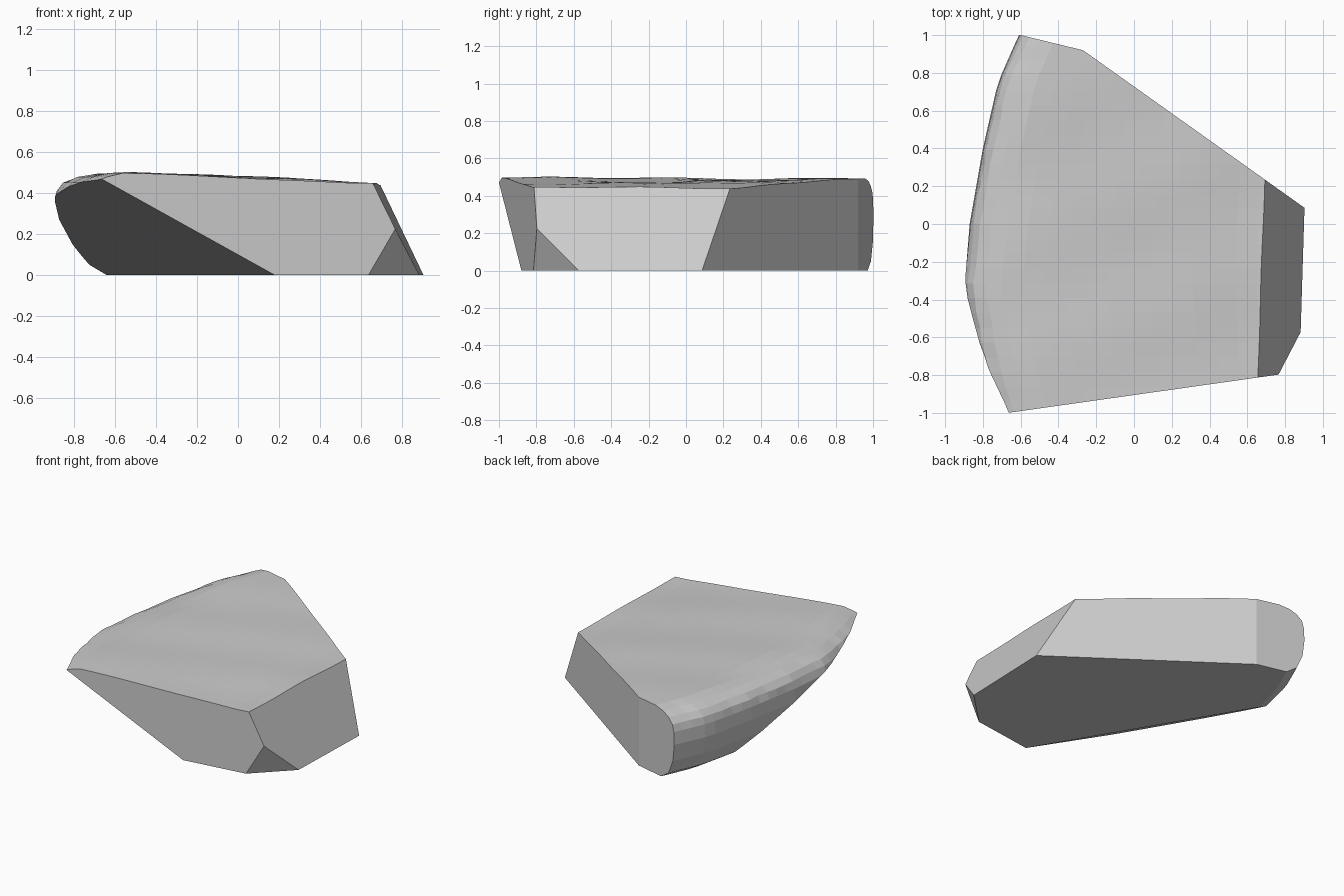
import bpy, bmesh, math, random
from mathutils import Vector

random.seed(4)
cube = bpy.data.objects.get("Cube")
if cube:
    bpy.data.objects.remove(cube, do_unlink=True)

# Bulging left side: (y, x) of its widest line
BULGE = [(-1.1, -.72), (-1, -.76), (-.68, -.85), (-.35, -.905), (0, -.87),
         (.4, -.8), (.75, -.72), (1, -.61), (1.1, -.56)]
# Rounded section of that side: (inset, height)
SIDE = [(.14, 0), (.06, .05), (.015, .15), (0, .27), (.005, .36),
        (.02, .41), (.055, .45), (.12, .478)]
# Height of the worn top: (x, z)
TOP = [(-.8, .485), (-.55, .5), (0, .482), (.3, .47), (.6, .447), (1.1, .45)]


def lerp_table(table, t):
    for (a, va), (b, vb) in zip(table, table[1:]):
        if t <= b:
            return va + (vb - va) * max(0, (t - a) / (b - a))
    return table[-1][1]


def section(y):
    """Closed cross-section of the stone at depth y."""
    left = lerp_table(BULGE, y)
    pts = []
    for inset, z in SIDE:
        rough = random.uniform(-.006, .006) if z > .4 else 0
        pts.append((left + inset + rough, y, z))
    start, steps = left + .2, 16
    for i in range(steps + 1):
        x = start + (1.1 - start) * i / steps
        wave = .004 * math.sin(5 * x + 3 * y) + .003 * math.sin(9 * y - 4 * x)
        pts.append((x, y, lerp_table(TOP, x) + wave - .004))
    pts.append((1.1, y, 0))
    return pts


# Rough stone, skinned from cross-sections
bm = bmesh.new()
COUNT = 28
rings = [[bm.verts.new(p) for p in section(-1.1 + 2.2 * i / COUNT)]
         for i in range(COUNT + 1)]
for a, b in zip(rings, rings[1:]):
    for i in range(len(a)):
        j = (i + 1) % len(a)
        bm.faces.new((a[i], a[j], b[j], b[i]))
bm.faces.new(rings[0])
bm.faces.new(rings[-1])
bmesh.ops.recalc_face_normals(bm, faces=bm.faces)

# Flat cleaved faces: point on plane, outward direction
CLEAVES = [
    ((.18, -.88, 0), (.14, -.99, 0)),           # front
    ((-.27, .92, 0), (.69, .97, 0)),            # back
    ((-.27, .92, 0), (.08, .33, 0)),            # narrow back facet
    ((.9, 0, 0), (.45, -.014, .22)),            # sloping left side
    ((.18, -.88, 0), (-.64, -.38, -1.25)),      # large undercut
    ((.63, -.82, 0), (.055, -.056, -.0274)),    # chipped corner
]
for point, normal in CLEAVES:
    cut = bmesh.ops.bisect_plane(
        bm, geom=bm.verts[:] + bm.edges[:] + bm.faces[:], dist=1e-5,
        plane_co=Vector(point), plane_no=Vector(normal).normalized(),
        clear_outer=True)
    rim = [e for e in bm.edges if e.is_boundary]
    bmesh.ops.holes_fill(bm, edges=rim, sides=0)

# Merge the coplanar underside into one face
bmesh.ops.dissolve_limit(bm, angle_limit=math.radians(.2),
                         verts=bm.verts, edges=bm.edges)
bmesh.ops.recalc_face_normals(bm, faces=bm.faces)

mesh = bpy.data.meshes.new("rock")
bm.to_mesh(mesh)
bm.free()
rock = bpy.data.objects.new("rock", mesh)
bpy.context.collection.objects.link(rock)

# Grey stone
stone = bpy.data.materials.new("grey_stone")
stone.use_nodes = True
color = (.6, .6, .6, 1)
stone.diffuse_color = color
stone.node_tree.nodes["Principled BSDF"].inputs["Base Color"].default_value = color
mesh.materials.append(stone)
